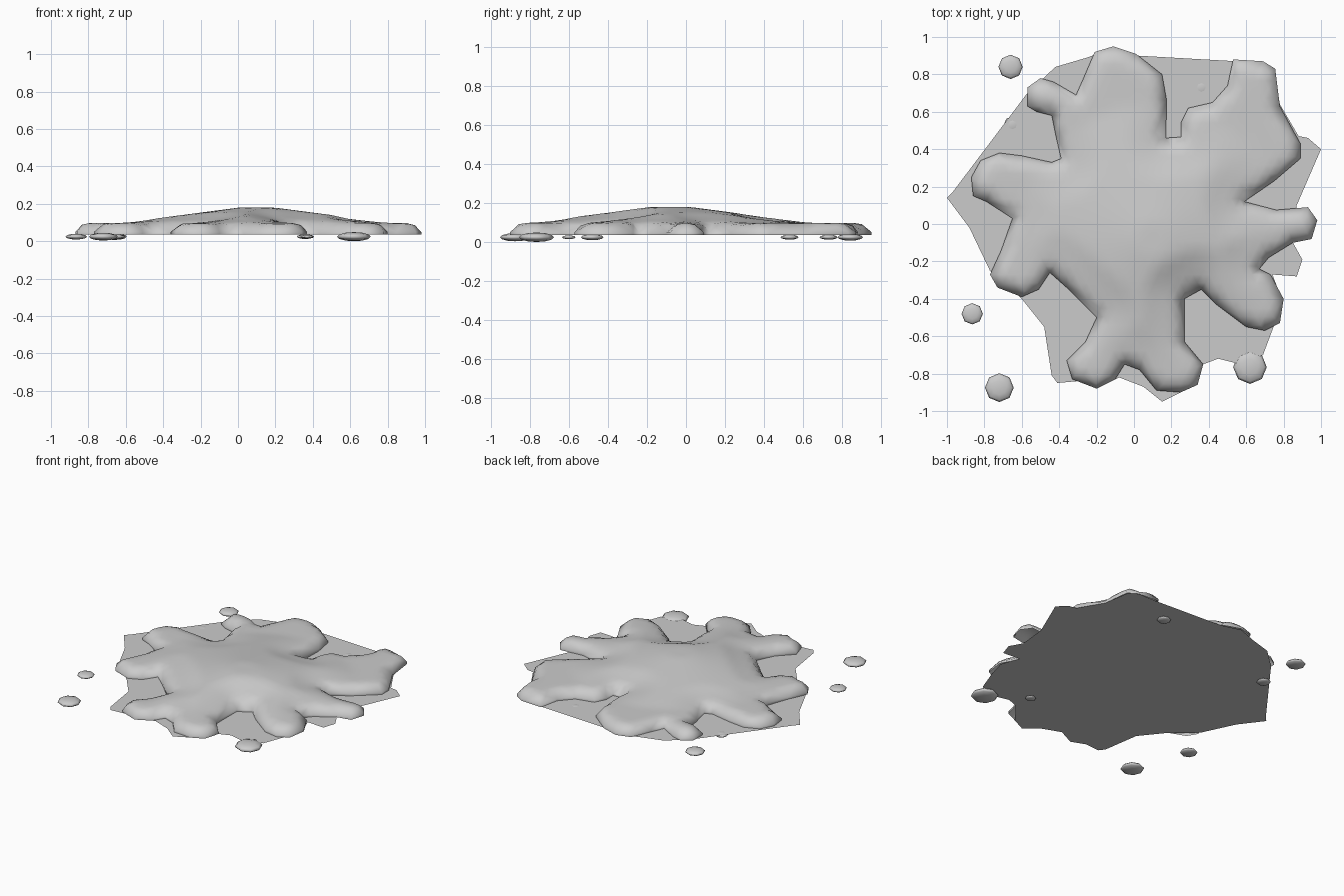
import bpy, bmesh, math
from mathutils import Vector
from mathutils.geometry import delaunay_2d_cdt, intersect_point_line

if "Cube" in bpy.data.objects:
    bpy.data.objects.remove(bpy.data.objects["Cube"])

SHEET_Z = 0.035

# lobed outline of the thick splash, counter-clockwise
SPLASH = [(.98, .02), (.93, .09), (.76, .075), (.59, .12), (.75, .23), (.89, .35), (.89, .43),
          (.78, .63), (.755, .83), (.69, .87), (.53, .88), (.50, .74), (.42, .65), (.29, .62),
          (.25, .54), (.25, .465), (.17, .46), (.175, .66), (.15, .80), (.01, .91), (-.11, .95),
          (-.21, .92), (-.27, .78), (-.31, .69), (-.43, .76), (-.50, .78), (-.57, .73),
          (-.57, .63), (-.52, .60), (-.44, .58), (-.42, .48), (-.39, .35), (-.44, .33),
          (-.60, .365), (-.72, .38), (-.82, .34), (-.87, .25), (-.86, .15), (-.79, .12),
          (-.65, .03), (-.71, -.14), (-.77, -.27), (-.73, -.34), (-.60, -.39), (-.51, -.35),
          (-.45, -.26), (-.36, -.34), (-.20, -.50), (-.26, -.63), (-.36, -.73), (-.33, -.83),
          (-.20, -.88), (-.10, -.83), (-.05, -.75), (.03, -.78), (.12, -.89), (.25, -.90),
          (.34, -.86), (.37, -.75), (.27, -.63), (.27, -.40), (.36, -.35), (.44, -.43),
          (.60, -.55), (.70, -.57), (.78, -.53), (.80, -.40), (.73, -.27), (.67, -.24),
          (.72, -.18), (.85, -.10), (.95, -.08)]

# wider outline of the thin film lying under it
FILM = [(1, .40), (.93, .46), (.88, .47), (.78, .64), (.75, .83), (.69, .87), (.55, .87),
        (.50, .72), (.40, .64), (.29, .62), (.22, .67), (.13, .84), (.02, .90), (-.12, .94),
        (-.25, .89), (-.42, .84), (-.57, .70), (-.58, .58), (-.68, .36), (-.86, .20),
        (-.97, .17), (-1, .14), (-.88, -.02), (-.73, -.13), (-.77, -.25), (-.60, -.40),
        (-.48, -.55), (-.44, -.81), (-.41, -.85), (-.30, -.84), (-.20, -.88), (-.08, -.82),
        (.05, -.87), (.15, -.95), (.25, -.90), (.37, -.75), (.45, -.72), (.57, -.75),
        (.69, -.70), (.75, -.54), (.79, -.40), (.74, -.27), (.87, -.28), (.90, -.19),
        (.85, -.10), (.87, .10)]

# centre x, y and radius of the stray drops
DROPS = [(-.66, .84, .065), (-.65, .53, .046), (.36, .73, .046), (-.865, -.48, .057),
         (-.72, -.875, .077), (.62, -.765, .09), (.37, -.60, .035)]


def add_mesh(name, bm, smooth=True):
    me = bpy.data.meshes.new(name)
    bm.to_mesh(me)
    bm.free()
    for p in me.polygons:
        p.use_smooth = smooth
    ob = bpy.data.objects.new(name, me)
    bpy.context.collection.objects.link(ob)
    return ob


def inside(x, y, poly):
    hit = False
    for (ax, ay), (bx, by) in zip(poly, poly[1:] + poly[:1]):
        if (ay > y) != (by > y) and x < (bx - ax) * (y - ay) / (by - ay) + ax:
            hit = not hit
    return hit


def edge_distance(p, poly):
    best = 9
    for a, b in zip(poly, poly[1:] + poly[:1]):
        a, b = Vector(a), Vector(b)
        t = max(0, min(1, (p - a).dot(b - a) / (b - a).length_squared))
        best = min(best, (p - a.lerp(b, t)).length)
    return best


def height(p, d):
    # rounded rim plus a low mound, with the mound sinking beside the notches
    rim = 1 - min(d / .085, 1)
    r = math.hypot(p.x - .1, (p.y + .08))
    mound = max(0, min(1, 1.15 * (1 - r / .72))) * min(1, d / .22)
    return SHEET_Z + .015 + .048 * math.sqrt(1 - rim * rim) + .082 * mound


# thick splash: relief over the outline, with a short undercut skirt
n = len(SPLASH)
pts = [Vector(p) for p in SPLASH]
step = .045
for j in range(-22, 23):
    for i in range(-23, 23):
        p = Vector(((i + .5 * (j % 2)) * step, j * step))
        if inside(p.x, p.y, SPLASH) and edge_distance(p, SPLASH) > .018:
            pts.append(p)
verts, _, faces, *_ = delaunay_2d_cdt(pts, [(i, (i + 1) % n) for i in range(n)], [], 0, 1e-5)
bm = bmesh.new()
vs = [bm.verts.new((p.x, p.y, height(p, edge_distance(p, SPLASH)))) for p in verts]
for f in faces:
    c = sum((verts[i] for i in f), Vector((0, 0))) / len(f)
    if inside(c.x, c.y, SPLASH):
        bm.faces.new([vs[i] for i in f])
rim = [e for e in bm.edges if e.is_boundary]
skirt = bmesh.ops.extrude_edge_only(bm, edges=rim)
for v in skirt["geom"]:
    if isinstance(v, bmesh.types.BMVert):
        v.co.z = SHEET_Z
loose = [v for v in bm.verts if not v.link_faces]
bmesh.ops.delete(bm, geom=loose, context='VERTS')
bmesh.ops.recalc_face_normals(bm, faces=bm.faces)
add_mesh("splash", bm)

# thin flat film
bm = bmesh.new()
bm.faces.new([bm.verts.new((x, y, SHEET_Z)) for x, y in FILM])
bmesh.ops.triangulate(bm, faces=bm.faces)
add_mesh("film", bm, False)

# flattened drops
for k, (x, y, r) in enumerate(DROPS):
    bm = bmesh.new()
    bmesh.ops.create_uvsphere(bm, u_segments=8, v_segments=6, radius=1)
    bmesh.ops.scale(bm, vec=(r, r, r * .27), verts=bm.verts)
    bmesh.ops.translate(bm, vec=(x, y, .0243), verts=bm.verts)
    add_mesh(f"drop_{k + 1}", bm)
